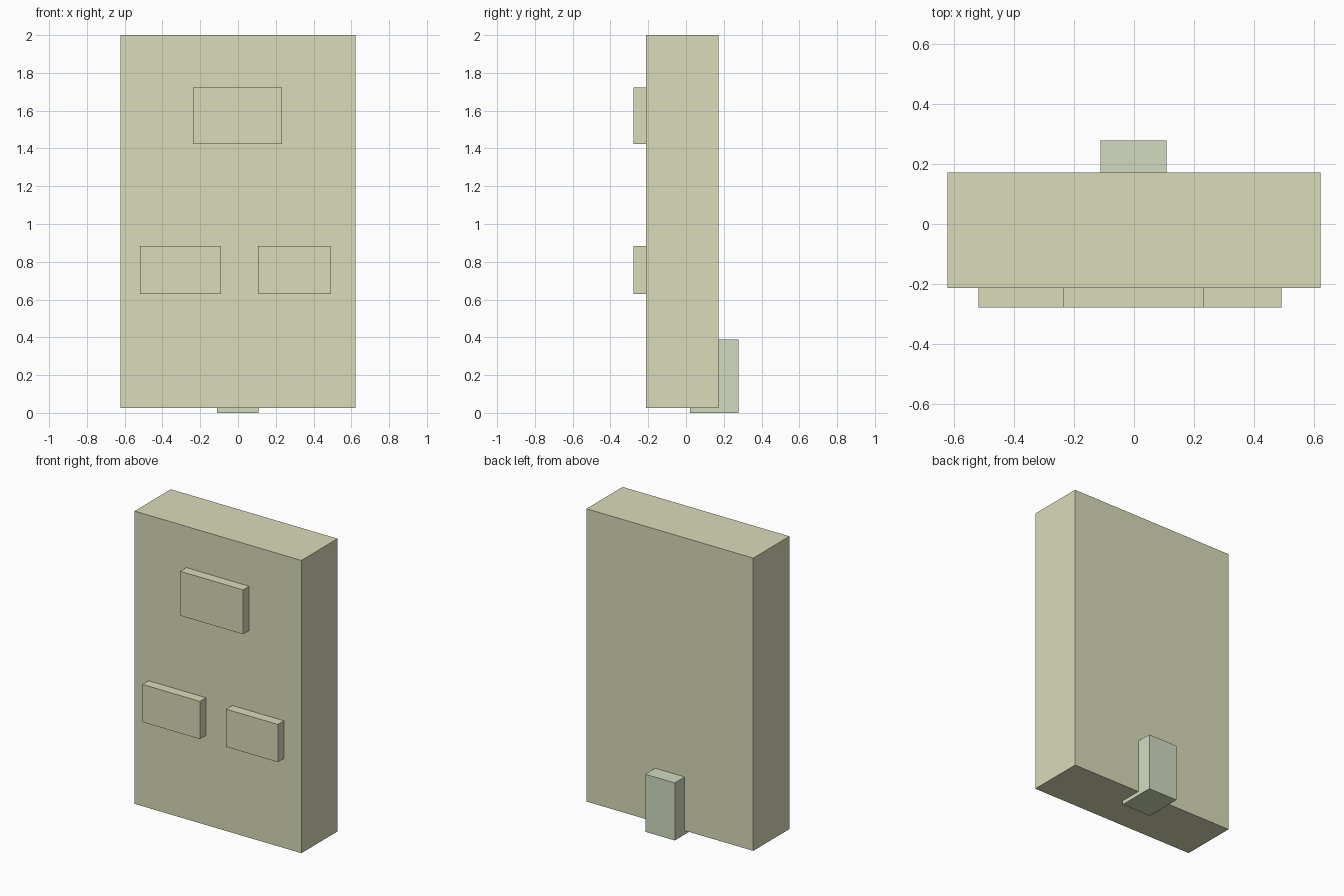
import bpy

if "Cube" in bpy.data.objects:
    bpy.data.objects.remove(bpy.data.objects["Cube"])


def material(name, color):
    mat = bpy.data.materials.new(name)
    mat.diffuse_color = (*color, 1)
    mat.use_nodes = True
    mat.node_tree.nodes["Principled BSDF"].inputs["Base Color"].default_value = mat.diffuse_color
    return mat


def box(name, x, y, z, mat):
    """Box spanning the (min, max) range on each axis."""
    bpy.ops.mesh.primitive_cube_add(size=1)
    obj = bpy.context.object
    obj.name = name
    spans = (x, y, z)
    obj.location = [(a + b) / 2 for a, b in spans]
    obj.scale = [b - a for a, b in spans]
    bpy.ops.object.transform_apply(location=False, rotation=False, scale=True)
    obj.data.materials.append(mat)
    return obj


cream = material("cream", (0.70, 0.71, 0.48))
pale_green = material("pale_green", (0.64, 0.71, 0.52))

# Main slab
box("slab", (-0.622, 0.622), (-0.213, 0.172), (0.026, 2.0), cream)

# Raised panels on the front face
panels = {
    "upper_panel": ((-0.237, 0.233), (1.423, 1.722)),
    "lower_left_panel": ((-0.518, -0.09), (0.63, 0.884)),
    "lower_right_panel": ((0.106, 0.492), (0.63, 0.884)),
}
for name, (x, z) in panels.items():
    box(name, x, (-0.278, -0.213), z, cream)

# Rear foot, partly sunk into the slab and reaching the ground
box("rear_foot", (-0.111, 0.109), (0.021, 0.278), (0.0, 0.388), pale_green)
